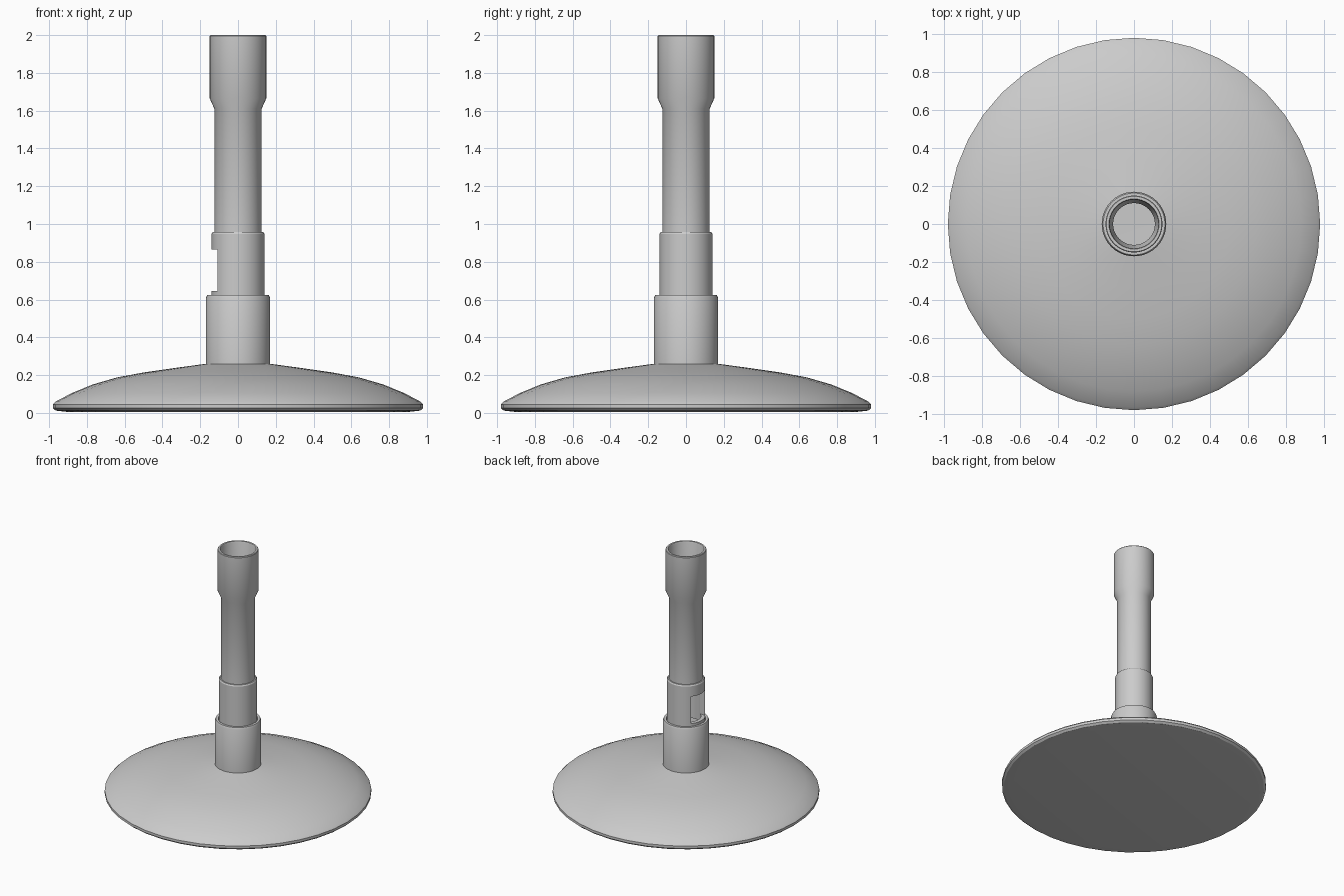
import bpy, bmesh, math

if "Cube" in bpy.data.objects:
    bpy.data.objects.remove(bpy.data.objects["Cube"])

SEG = 40


def lathe(name, profile, closed=False):
    """Spin an (r, z) profile around the z axis."""
    bm = bmesh.new()
    rings = []
    for r, z in profile:
        if r == 0:
            rings.append([bm.verts.new((0, 0, z))] * SEG)
        else:
            rings.append([bm.verts.new((r * math.cos(2 * math.pi * i / SEG),
                                        r * math.sin(2 * math.pi * i / SEG), z))
                          for i in range(SEG)])
    pairs = list(zip(rings, rings[1:]))
    if closed:
        pairs.append((rings[-1], rings[0]))
    for a, b in pairs:
        for i in range(SEG):
            j = (i + 1) % SEG
            bm.faces.new(list(dict.fromkeys((a[i], a[j], b[j], b[i]))))
    if closed:
        bmesh.ops.recalc_face_normals(bm, faces=bm.faces)
    mesh = bpy.data.meshes.new(name)
    bm.to_mesh(mesh)
    bm.free()
    obj = bpy.data.objects.new(name, mesh)
    bpy.context.collection.objects.link(obj)
    return obj


def smooth(obj):
    bpy.ops.object.select_all(action='DESELECT')
    obj.select_set(True)
    bpy.context.view_layer.objects.active = obj
    bpy.ops.object.shade_smooth_by_angle(angle=math.radians(30))


# Domed foot with flat underside
base = lathe("base", [(0, 0.005), (0.90, 0.005), (0.965, 0.012), (0.98, 0.025),
                      (0.98, 0.045), (0.965, 0.06), (0.88, 0.105), (0.77, 0.15),
                      (0.64, 0.188), (0.50, 0.214), (0.34, 0.237), (0.17, 0.26)])

# Collar standing on the foot
collar = lathe("collar", [(0.17, 0.25), (0.17, 0.61), (0.163, 0.625), (0.145, 0.625),
                          (0.14, 0.61), (0.14, 0.25)], closed=True)

# Air sleeve with a window on the -x side
sleeve = lathe("air_sleeve", [(0.14, 0.58), (0.14, 0.947), (0.134, 0.957),
                              (0.11, 0.957), (0.11, 0.58)], closed=True)
bpy.ops.mesh.primitive_cube_add(size=1, location=(-0.13, 0, 0.754))
cutter = bpy.context.object
cutter.name = "window_cutter"
cutter.scale = (0.26, 0.176, 0.22)
cutter.hide_render = True
mod = sleeve.modifiers.new("window", 'BOOLEAN')
mod.operation = 'DIFFERENCE'
mod.solver = 'EXACT'
mod.object = cutter
bpy.context.view_layer.objects.active = sleeve
bpy.ops.object.modifier_apply(modifier=mod.name)
bpy.data.objects.remove(cutter)

# Barrel with widened mouth
barrel = lathe("barrel", [(0.125, 0.94), (0.125, 1.61), (0.15, 1.665), (0.15, 1.995),
                          (0.146, 2.0), (0.132, 2.0), (0.128, 1.99), (0.128, 1.68),
                          (0.11, 1.62), (0.11, 0.94)], closed=True)

for part in (base, collar, sleeve, barrel):
    smooth(part)
